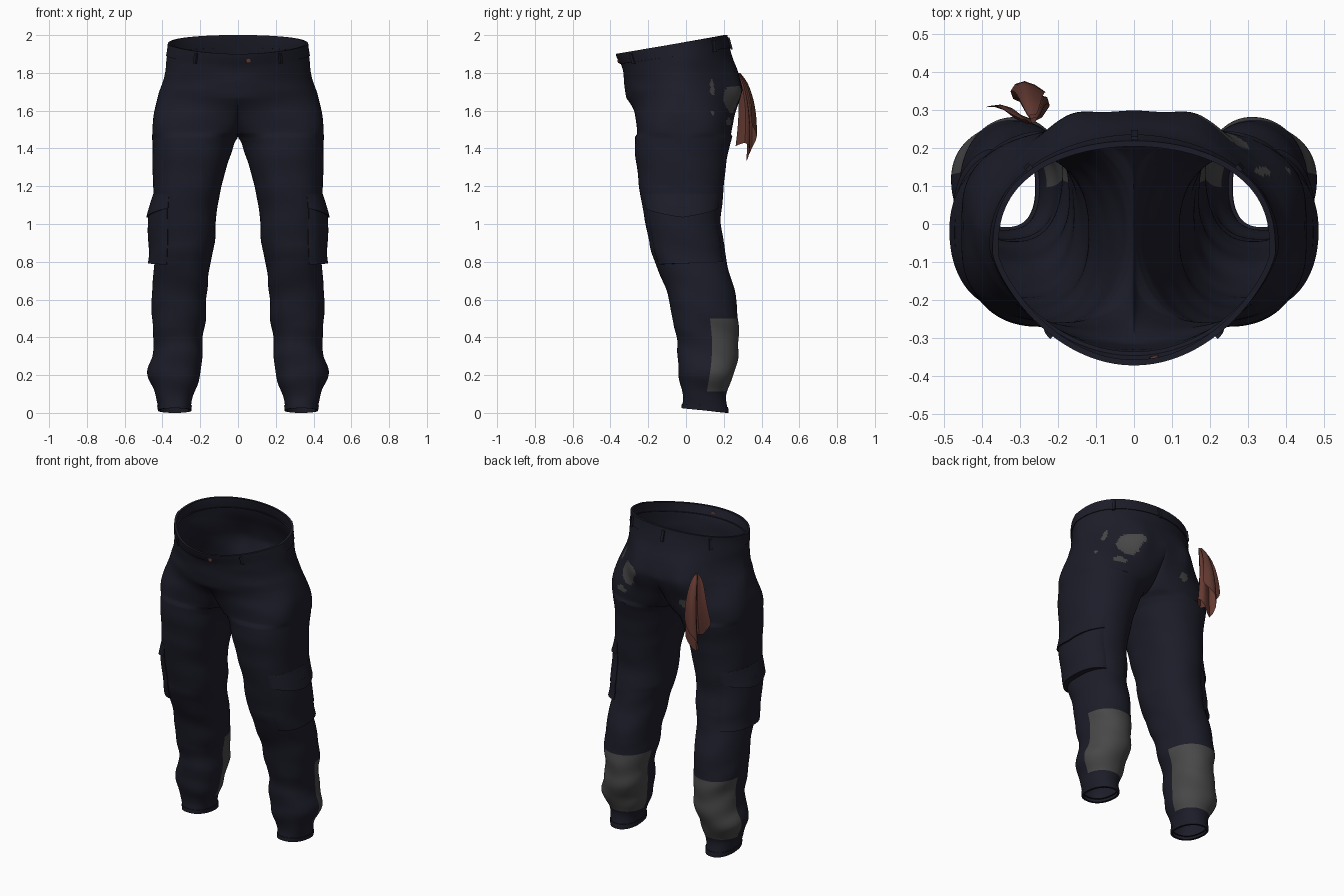
import bpy, bmesh, math
from mathutils import Vector, noise

if "Cube" in bpy.data.objects:
    bpy.data.objects.remove(bpy.data.objects["Cube"])


def make_material(name, rgb):
    m = bpy.data.materials.new(name)
    m.use_nodes = True
    m.diffuse_color = (*rgb, 1)
    bsdf = m.node_tree.nodes["Principled BSDF"]
    bsdf.inputs["Base Color"].default_value = (*rgb, 1)
    bsdf.inputs["Roughness"].default_value = 0.9
    return m


NAVY = make_material("navy cloth", (0.012, 0.012, 0.0225))
GREY = make_material("grey patch", (0.064, 0.064, 0.064))
RUST = make_material("rust rag", (0.125, 0.041, 0.031))

# Outlines sampled every 0.1 of height, from hem to waist
OUTER = [.42, .44, .472, .45, .445, .455, .455, .45, .445, .445, .45, .452, .45, .452,
         .455, .455, .445, .42, .392, .38, .367]
INNER = [.25, .235, .205, .188, .188, .17, .165, .155, .142, .122, .115, .108, .085, .058, .03] + [0] * 6
FRONT = [-.02, -.02, -.04, -.045, -.05, -.065, -.09, -.125, -.165, -.192, -.213, -.23, -.25, -.26,
         -.268, -.276, -.294, -.312, -.325, -.337, -.367]
BACK = [.222, .212, .25, .275, .28, .275, .265, .24, .215, .2, .185, .19, .2, .21,
        .228, .257, .288, .302, .276, .24, .214]
CROTCH = 1.4625


def sample(table, v):
    """Smooth lookup through evenly spaced heights."""
    f = min(max(v * 10, 0), 19.9999)
    i, t = int(f), f - int(f)
    a, b, c, d = (table[min(max(i + k, 0), 20)] for k in (-1, 0, 1, 2))
    return b + 0.5 * t * (c - a + t * (2 * a - 5 * b + 4 * c - d + t * (3 * (b - c) + d - a)))


def clamp(x):
    return min(1, max(0, x))


def spow(x, p):
    return math.copysign(abs(x) ** p, x)


def cloth(v, s, off=0.0):
    """Point on the left trouser half: v is height, s runs front seam to back seam."""
    xo, yf, yb = sample(OUTER, v), sample(FRONT, v), sample(BACK, v)
    xi = sample(INNER, v) * clamp((CROTCH - v) / .03)
    c, rx, yc, ry = (xo + xi) / 2, (xo - xi) / 2, (yf + yb) / 2, (yb - yf) / 2
    a = math.tau * s - math.pi / 2
    e = .85 if s < .5 else .93
    x, y = c + rx * spow(math.sin(a), e), yc - ry * spow(math.cos(a), e)
    up = max(0, v - CROTCH)
    b = min(1, up / .24) ** .32
    if b > 0:  # blend the leg ring into half of the hip ring, pointed at the front waist
        m, q = clamp(up / .34), clamp((v - 1.75) / .25)
        m = m * m * (3 - 2 * m)
        p = .3 + .7 * m + .5 * q if s < .5 else .36 + m - .6 * q
        x += b * (xo * abs(math.sin(math.pi * s)) ** (2 - m) - x)
        y += b * (yc - ry * spow(math.cos(math.pi * s), p) - y)
        if s > .5:  # seat cheeks
            y += .03 * b * math.exp(-((x - .17) / .075) ** 2 - ((v - 1.69) / .1) ** 2)
    # cloth folds, stronger toward the ankles
    amp = .012 if v < .9 else .006
    amp *= min(1, abs(2 - v) / .15) * min(1, v / .15)
    fold = noise.noise(Vector((x * 4, y * 4, v * 9 + y * 3))) * amp
    d = Vector((x - c * (1 - b), y - yc, 0))
    d = d.normalized() if d.length > 1e-6 else Vector((1, 0, 0))
    pt = Vector((x, y, 0)) + d * (off + fold)
    if v > CROTCH - .001 and s in (0, 1):
        pt.x = 0
    # waist slopes down to the front; the hem lifts there slightly
    pt.z = v - .1 * clamp((v - 1.5) / .5) * (.21 - y) / .58
    pt.z += max(0, .1 - v) * .25 * (yb - y) / (yb - yf)
    return pt


def finish(bm, name, mats, weld=0.0004, angle=50):
    bmesh.ops.remove_doubles(bm, verts=bm.verts, dist=weld)
    mesh = bpy.data.meshes.new(name)
    bm.to_mesh(mesh)
    bm.free()
    for m in mats:
        mesh.materials.append(m)
    ob = bpy.data.objects.new(name, mesh)
    bpy.context.collection.objects.link(ob)
    bpy.ops.object.select_all(action='DESELECT')
    ob.select_set(True)
    bpy.context.view_layer.objects.active = ob
    bpy.ops.object.shade_smooth_by_angle(angle=math.radians(angle))
    return ob


def add_grid(bm, rows, flip=False, paint=None):
    vs = [[bm.verts.new(p) for p in r] for r in rows]
    for r0, r1 in zip(vs, vs[1:]):
        n = len(r0) - 1
        for i in range(n):
            q = (r0[i], r0[i + 1], r1[i + 1], r1[i])
            f = bm.faces.new(q[::-1] if flip else q)
            if paint:
                f.material_index = int(paint(f.calc_center_median(), i / n))


def flipped(rows):
    return [[Vector((-p.x, p.y, p.z)) for p in r] for r in rows]


# Worn spots on the seat: (centre), (radii)
WORN = [((.25, .26, 1.66), (.075, .08, .075)), ((.19, .28, 1.7), (.045, .06, .03)),
        ((.37, .14, 1.74), (.06, .014, .06)), ((.4, .14, 1.59), (.06, .012, .012)),
        ((.3, .23, 1.54), (.05, .03, .018)), ((-.16, .27, 1.58), (.03, .06, .025))]


def is_grey(p, s):
    """Patches cover the back half of each calf, plus the worn spots."""
    calf = .1125 < p.z < .5 and s >= .515
    return calf or any(sum(((p[k] - c[k]) / r[k]) ** 2 for k in range(3)) < 1 for c, r in WORN)


# Trousers: one open shell, mirrored and welded along the seat seam
bm = bmesh.new()
ROWS, SEGS = 160, 112
half = [[cloth(2 * j / ROWS, i / SEGS) for i in range(SEGS + 1)] for j in range(ROWS + 1)]
add_grid(bm, half, False, is_grey)
add_grid(bm, flipped(half), True, is_grey)
finish(bm, "trousers", [NAVY, GREY])


def applique(name, low, high, s0, s1, off, nv=12, nu=32, wrap=False):
    """Raised cloth piece following the trousers on both sides, edges tucked in."""
    bm = bmesh.new()
    rows = []
    for j in [0] + list(range(nv + 1)) + [nv]:
        rows.append([])
        edge_row = len(rows) in (1, nv + 3)
        cols = list(range(nu + 1)) if wrap else [0] + list(range(nu + 1)) + [nu]
        for k, i in enumerate(cols):
            edge = edge_row or (not wrap and k in (0, len(cols) - 1))
            u, t = i / nu, j / nv
            v = low(u) + (high(u) - low(u)) * t
            rows[-1].append(cloth(v, s0 + (s1 - s0) * u, -.01 if edge else off(u, t)))
    add_grid(bm, rows)
    add_grid(bm, flipped(rows), True)
    return finish(bm, name, [NAVY], 0.0002, 40)


def puff(u):
    return .12 + .88 * abs(math.sin(math.pi * u)) ** .7


# Cargo pockets with pointed flaps
applique("cargo_pockets", lambda u: .785 + .015 * u, lambda u: 1.09, .33, .67,
         lambda u, t: (.02 + .016 * (1 - t)) * puff(u))
applique("pocket_flaps", lambda u: 1.085 - .05 * (1 - abs(2 * u - 1)), lambda u: 1.16, .325, .675,
         lambda u, t: .001 + .032 * (1 - t) * puff(u), nv=6)
# Waistband and ankle cuffs
applique("waistband", lambda u: 1.93, lambda u: 2.0, 0, 1, lambda u, t: .005, 4, 64, True)
applique("ankle_cuffs", lambda u: .0, lambda u: .03, 0, 1, lambda u, t: .004, 3, 48, True)

# Belt loops
bm = bmesh.new()
for s, side in ((.2, 1), (.2, -1), (.74, 1), (.74, -1), (.999, 1)):
    lo, hi = cloth(1.92, s, .008), cloth(1.985, s, .008)
    mid = (lo + hi) / 2
    turn = math.atan2(mid.y + .08, mid.x)
    for v in bmesh.ops.create_cube(bm, size=1)["verts"]:
        a, w, h = v.co.x * .012, v.co.y * .018, v.co.z
        v.co = lo.lerp(hi, h + .5) + Vector((a * math.cos(turn) - w * math.sin(turn),
                                            a * math.sin(turn) + w * math.cos(turn), 0))
        v.co.x *= side
finish(bm, "belt_loops", [NAVY])

# Fly button
bpy.ops.mesh.primitive_cylinder_add(vertices=16, radius=.012, depth=.012, location=cloth(1.95, .045, .004),
                                    rotation=(math.pi / 2, 0, math.radians(15)))
button = bpy.context.object
button.name = "fly_button"
button.data.materials.append(RUST)

# Rag hanging from the back pocket: pleats spread from a gathered top
PLEATS = [(-.395, .305, 1.52), (-.345, .315, 1.46), (-.28, .235, 1.39), (-.2, .32, 1.45),
          (-.25, .35, 1.39), (-.3, .305, 1.3), (-.34, .35, 1.41), (-.29, .39, 1.47), (-.23, .345, 1.52)]
top = Vector((-.265, .265, 1.8))
bm = bmesh.new()
rows = []
for j in range(9):
    t = j / 8
    rows.append([])
    for end in map(Vector, PLEATS):
        p = top.lerp(end, .2 + .8 * t ** .55)
        p.z = top.z + (end.z - top.z) * t
        p.y += .015 * math.sin(math.pi * t)
        rows[-1].append(p)
add_grid(bm, rows)
rag = finish(bm, "back_pocket_rag", [RUST], angle=80)
rag.modifiers.new("soft_pleats", 'SUBSURF').levels = 1
rag.modifiers["soft_pleats"].render_levels = 1
